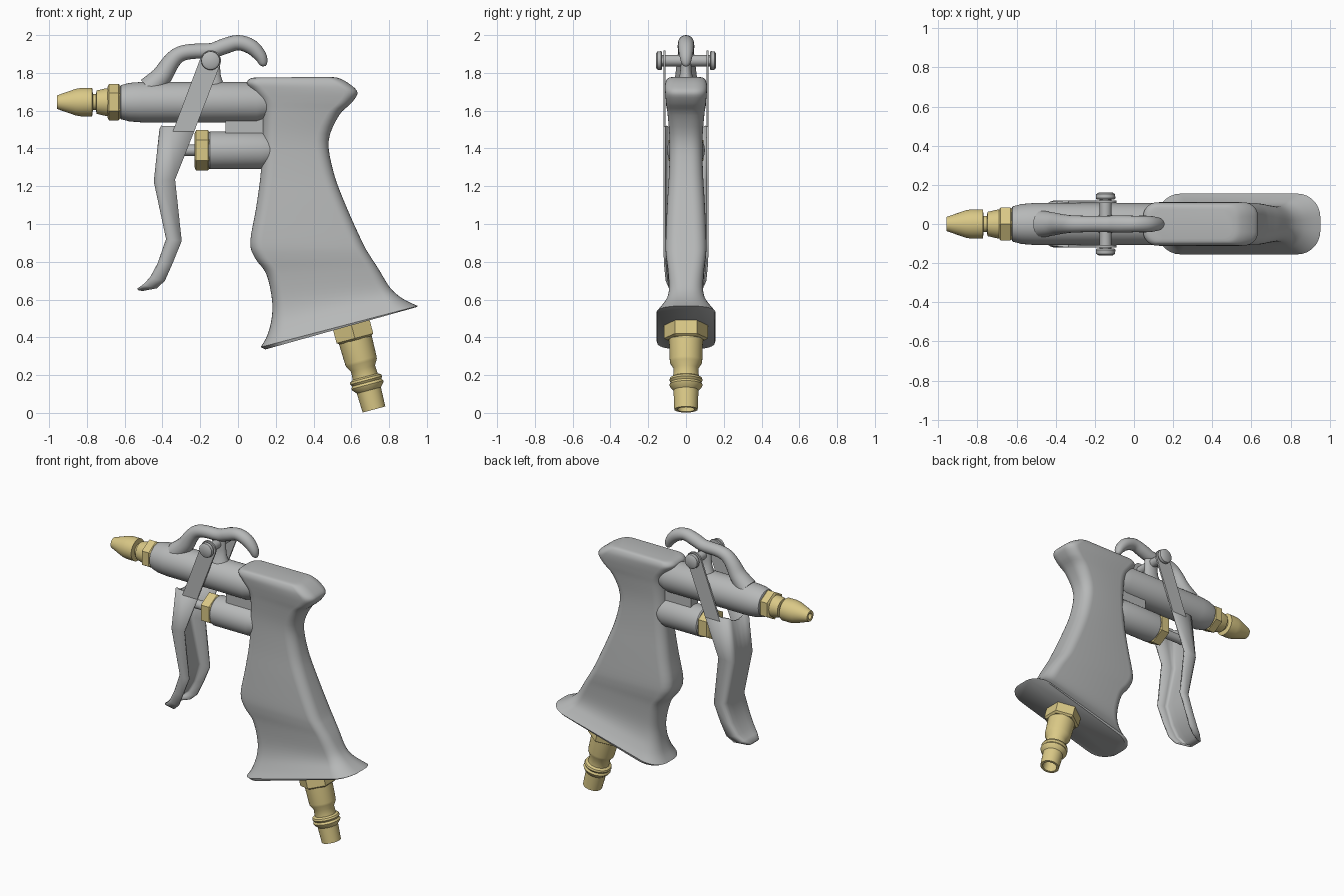
import bpy, bmesh, math
from mathutils import Vector


def material(name, rgb):
    m = bpy.data.materials.new(name)
    m.diffuse_color = (*rgb, 1)
    return m


GREY = material("satin grey metal", (0.47, 0.48, 0.48))
BRASS = material("brass", (0.70, 0.58, 0.24))


def loft(name, rings, mat, closed=True, angle=35):
    """Skin a list of equal-length point rings; closed rings get end caps."""
    bm = bmesh.new()
    vs = [[bm.verts.new(p) for p in ring] for ring in rings]
    n = len(rings[0])
    for a, b in zip(vs, vs[1:]):
        for i in range(n if closed else n - 1):
            j = (i + 1) % n
            bm.faces.new((a[i], a[j], b[j], b[i]))
    if closed:
        bm.faces.new(vs[0])
        bm.faces.new(vs[-1])
    bmesh.ops.recalc_face_normals(bm, faces=bm.faces)
    me = bpy.data.meshes.new(name)
    bm.to_mesh(me)
    bm.free()
    me.materials.append(mat)
    me.shade_smooth()
    me.set_sharp_from_angle(angle=math.radians(angle))
    ob = bpy.data.objects.new(name, me)
    bpy.context.collection.objects.link(ob)
    return ob


def lathe(name, profile, origin, axis, mat, n=40, phase=0, angle=35):
    """Revolve (distance, radius) pairs about an axis."""
    q = Vector((0, 0, 1)).rotation_difference(Vector(axis))
    rings = []
    for t, r in profile:
        angs = [math.radians(phase) + math.tau * i / n for i in range(n)]
        rings.append([Vector(origin) + q @ Vector((r * math.cos(a), r * math.sin(a), t)) for a in angs])
    return loft(name, rings, mat, angle=angle)


def smooth(keys, steps):
    """Catmull-Rom interpolation of number tuples."""
    out = []
    for i in range(len(keys) - 1):
        p0, p1, p2 = keys[max(i - 1, 0)], keys[i], keys[i + 1]
        p3 = keys[min(i + 2, len(keys) - 1)]
        for s in range(steps):
            t = s / steps
            out.append(tuple(0.5 * (2 * b + (c - a) * t + (2 * a - 5 * b + 4 * c - d) * t * t
                                    + (3 * b - a - 3 * c + d) * t ** 3)
                             for a, b, c, d in zip(p0, p1, p2, p3)))
    return out + [keys[-1]]


# Grip: rounded-rectangle slices (front x, front z, back x, back z, half width, corner radius)
grip_keys = [
    (0.10, 1.776, 0.50, 1.778, 0.075, 0.05), (0.065, 1.77, 0.54, 1.77, 0.097, 0.06),
    (0.047, 1.745, 0.595, 1.738, 0.11, 0.07), (0.075, 1.705, 0.633, 1.695, 0.11, 0.07),
    (0.115, 1.65, 0.60, 1.64, 0.105, 0.07), (0.13, 1.58, 0.535, 1.575, 0.097, 0.07),
    (0.13, 1.45, 0.48, 1.44, 0.087, 0.065), (0.12, 1.265, 0.507, 1.27, 0.09, 0.065),
    (0.095, 1.08, 0.57, 1.10, 0.10, 0.065), (0.065, 0.905, 0.66, 0.90, 0.108, 0.065),
    (0.09, 0.82, 0.70, 0.83, 0.105, 0.065), (0.15, 0.735, 0.745, 0.76, 0.096, 0.065),
    (0.18, 0.60, 0.80, 0.67, 0.09, 0.07), (0.178, 0.50, 0.845, 0.624, 0.10, 0.08),
    (0.155, 0.41, 0.895, 0.592, 0.128, 0.10), (0.12, 0.348, 0.952, 0.566, 0.155, 0.12)]
rings = []
for fx, fz, bx, bz, w, r in smooth(grip_keys, 4) + [(0.145, 0.336, 0.945, 0.56, 0.152, 0.12)]:
    f, b = Vector((fx, 0, fz)), Vector((bx, 0, bz))
    u, mid, half = (b - f).normalized(), (f + b) / 2, (b - f).length / 2
    ring = []
    for k, (su, sv) in enumerate(((1, 1), (-1, 1), (-1, -1), (1, -1))):
        for i in range(8):
            a = math.pi / 2 * (k + i / 7)
            ring.append(mid + u * (su * (half - r) + r * math.cos(a))
                        + Vector((0, sv * (w - r) + r * math.sin(a), 0)))
    rings.append(ring)
loft("grip", rings, GREY, angle=45)

# Barrel and lower valve housing with the web between them
X = (1, 0, 0)
BZ, VZ = 1.645, 1.39
lathe("barrel", [(-0.625, 0.08), (-0.62, 0.09), (-0.575, 0.102), (-0.51, 0.107), (0.10, 0.107), (0.18, 0.08)],
      (0, 0, BZ), X, GREY)
lathe("valve_housing", [(-0.155, 0.093), (-0.148, 0.1), (0.125, 0.1), (0.20, 0.07)], (0, 0, VZ), X, GREY)
loft("web", [[(x, y, z) for x, y in ((-0.065, -0.04), (0.15, -0.04), (0.15, 0.04), (-0.065, 0.04))]
             for z in (1.45, 1.58)], GREY)

# Brass nozzle
lathe("nozzle_nut", [(-0.69, 0.082), (-0.683, 0.096), (-0.632, 0.096), (-0.622, 0.085)],
      (0, 0, BZ), X, BRASS, n=6, angle=20)
lathe("nozzle_collar", [(-0.752, 0.045), (-0.748, 0.062), (-0.70, 0.073), (-0.685, 0.073)], (0, 0, BZ), X, BRASS)
lathe("nozzle_tip", [(-0.90, 0.02), (-0.957, 0.02), (-0.958, 0.036), (-0.86, 0.070), (-0.83, 0.075),
                     (-0.772, 0.075), (-0.768, 0.042), (-0.74, 0.042)], (0, 0, BZ), X, BRASS)

# Valve nut and push pin
lathe("valve_nut", [(-0.23, 0.09), (-0.222, 0.107), (-0.16, 0.107), (-0.15, 0.095)],
      (0, 0, VZ), X, BRASS, n=6, angle=20)
lathe("valve_pin", [(-0.41, 0.03), (-0.20, 0.03)], (0, 0, VZ), X, GREY, n=20)

# Hose connector under the grip, tilted 15 degrees
tilt = math.radians(15)
end, up = (0.72, 0, 0.018), (-math.sin(tilt), 0, math.cos(tilt))
lathe("hose_connector", [(0.10, 0.046), (0.0, 0.046), (0.0, 0.062), (0.105, 0.066), (0.125, 0.084),
                         (0.135, 0.088), (0.148, 0.08), (0.16, 0.088), (0.172, 0.084), (0.18, 0.068),
                         (0.225, 0.066), (0.255, 0.084), (0.27, 0.086), (0.395, 0.09)], end, up, BRASS)
lathe("connector_nut", [(0.38, 0.10), (0.39, 0.116), (0.47, 0.116)], end, up, BRASS, n=6, phase=30, angle=20)

# Hanging hook: tapered tube along (x, z, radius)
hook = smooth([(-0.47, 1.715, 0.065), (-0.405, 1.78, 0.055), (-0.36, 1.85, 0.047), (-0.315, 1.895, 0.042),
               (-0.25, 1.913, 0.04), (-0.14, 1.918, 0.04), (-0.075, 1.94, 0.042), (0, 1.96, 0.04),
               (0.07, 1.938, 0.04), (0.118, 1.89, 0.033), (0.134, 1.85, 0.022), (0.137, 1.835, 0.008)], 4)
rings = []
for i, (x, z, r) in enumerate(hook):
    a, b = hook[max(i - 1, 0)], hook[min(i + 1, len(hook) - 1)]
    t = Vector((b[0] - a[0], 0, b[1] - a[1])).normalized()
    nrm = Vector((-t.z, 0, t.x))
    rings.append([Vector((x, 0, z)) + nrm * (r * math.cos(k * math.tau / 20))
                  + Vector((0, r * 1.05 * math.sin(k * math.tau / 20), 0)) for k in range(20)])
loft("hook", rings, GREY, angle=60)

# Pivot lug and pin
PX, PZ = -0.145, 1.865
lug = [(1.72, 0.075, 0.06), (1.755, 0.064, 0.046), (1.785, 0.054, 0.034), (1.83, 0.05, 0.028), (1.90, 0.05, 0.03)]
loft("pivot_lug", [[(PX + a * math.cos(k * math.tau / 24), b * math.sin(k * math.tau / 24), z)
                    for k in range(24)] for z, a, b in lug], GREY)
lathe("pivot_pin", [(-0.16, 0.036), (-0.152, 0.048), (-0.132, 0.05), (-0.126, 0.046), (-0.126, 0.03),
                    (0.126, 0.03), (0.126, 0.046), (0.132, 0.05), (0.152, 0.048), (0.16, 0.036)],
      (PX, 0, PZ), (0, 1, 0), GREY, n=32)

# Lever straps on both sides
outline = [(-0.345, 1.49), (-0.232, 1.49)]
outline += [(PX + 0.055 * math.cos(math.radians(a)), PZ + 0.055 * math.sin(math.radians(a)))
            for a in range(-20, 161, 15)]
for side, s in (("left", 1), ("right", -1)):
    loft("lever_strap_" + side, [[(x, s * y, z) for x, z in outline] for y in (0.108, 0.12)], GREY)

# Trigger lever: U-shaped channel (front x, front z, back x, back z, half width)
stations = [(-0.41, 1.52, -0.222, 1.515, 0.114), (-0.44, 1.225, -0.333, 1.235, 0.114),
            (-0.375, 0.92, -0.298, 0.91, 0.114), (-0.42, 0.79, -0.347, 0.79, 0.111),
            (-0.46, 0.715, -0.387, 0.70, 0.102), (-0.495, 0.678, -0.43, 0.662, 0.084),
            (-0.53, 0.653, -0.505, 0.65, 0.045)]
side = [(1, 0), (1, 0.7), (0.96, 0.86), (0.88, 0.96), (0.75, 1)]
section = side + [(0.4, 1), (0, 1), (-0.4, 1)] + [(-v, s) for v, s in reversed(side)]
rings = []
for i, (fx, fz, bx, bz, w) in enumerate(stations):
    dip = 0.04 if i == 0 else 0
    rings.append([(bx + (fx - bx) * s, v * w, bz + (fz - bz) * s - (dip * (1 - v * v) if s == 1 else 0))
                  for v, s in section])
trigger = loft("trigger_lever", rings, GREY, closed=False, angle=50)
mod = trigger.modifiers.new("thickness", "SOLIDIFY")
mod.thickness, mod.offset = 0.012, 0
